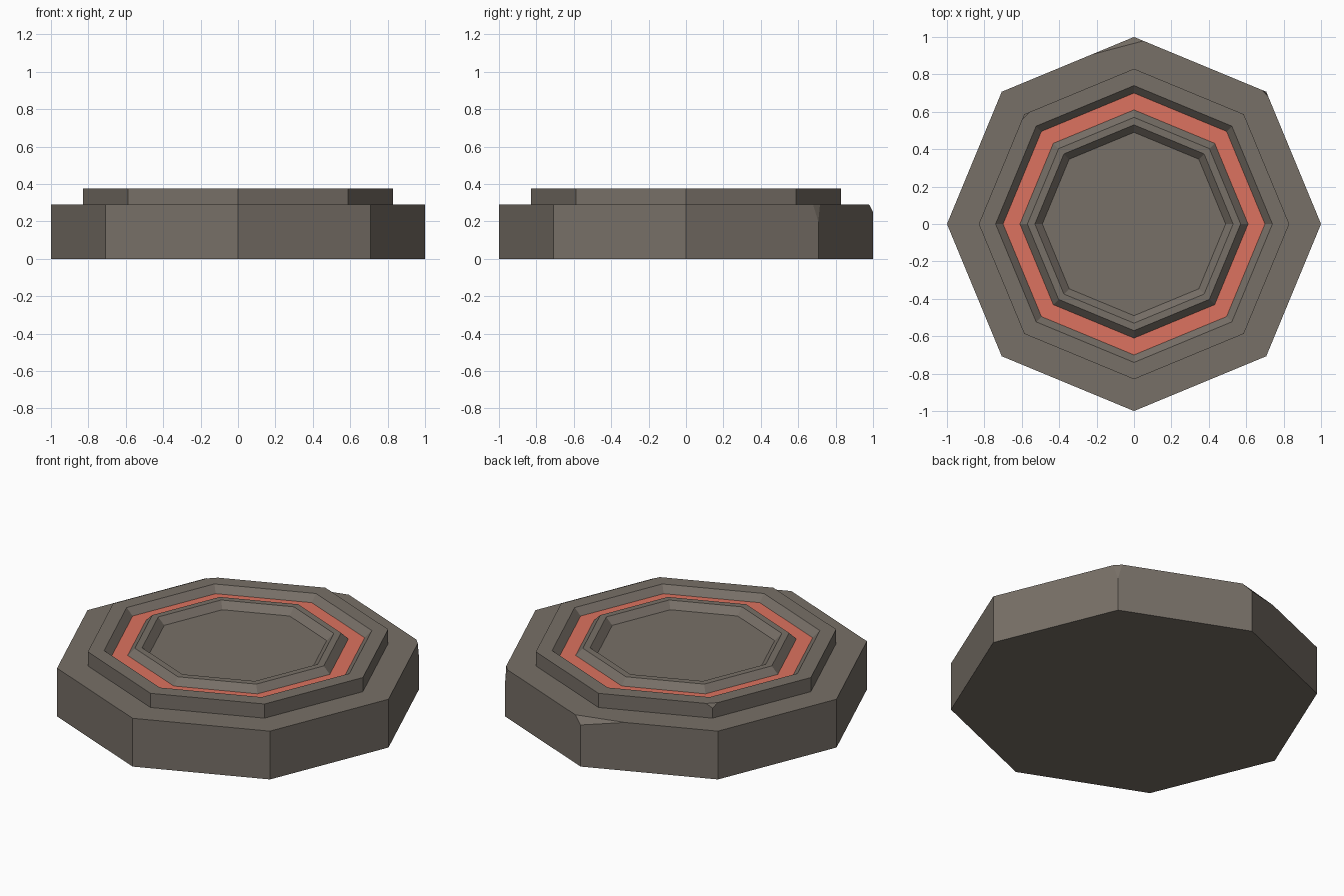
import bpy, bmesh, math
from mathutils import Vector

cube = bpy.data.objects.get("Cube")
if cube:
    bpy.data.objects.remove(cube, do_unlink=True)


def make_material(name, color):
    mat = bpy.data.materials.new(name)
    mat.use_nodes = True
    mat.diffuse_color = (*color, 1)
    mat.node_tree.nodes["Principled BSDF"].inputs["Base Color"].default_value = (*color, 1)
    return mat


STONE = make_material("warm grey stone", (0.185, 0.16, 0.135))
GLOW = make_material("coral red", (0.72, 0.17, 0.115))
SIDES = 8


def octagon_part(name, profile, chips, red_band=None, bottom=False):
    """Turn a (radius, height) profile into an eight-sided part, then chip its corners."""
    bm = bmesh.new()
    rings = []
    for r, z in profile:
        angles = [math.tau * i / SIDES for i in range(SIDES)]
        rings.append([bm.verts.new((r * math.cos(a), r * math.sin(a), z)) for a in angles])
    for k in range(len(rings) - 1):
        low, high = rings[k], rings[k + 1]
        for i in range(SIDES):
            j = (i + 1) % SIDES
            face = bm.faces.new((low[i], low[j], high[j], high[i]))
            face.material_index = int(k == red_band)
    bm.faces.new(rings[-1])
    if bottom:
        bm.faces.new(rings[0][::-1])

    # Each chip is a flat cut through three points, keeping the side of the centre
    for points in chips:
        a, b, c = map(Vector, points)
        normal = (b - a).cross(c - a).normalized()
        if normal.dot(a) < 0:
            normal.negate()
        cut = bmesh.ops.bisect_plane(
            bm, geom=bm.verts[:] + bm.edges[:] + bm.faces[:],
            plane_co=a, plane_no=normal, clear_outer=True)
        edges = [e for e in cut["geom_cut"] if isinstance(e, bmesh.types.BMEdge)]
        bmesh.ops.contextual_create(bm, geom=edges)
    bm.normal_update()

    mesh = bpy.data.meshes.new(name)
    bm.to_mesh(mesh)
    bm.free()
    mesh.materials.append(STONE)
    mesh.materials.append(GLOW)
    obj = bpy.data.objects.new(name, mesh)
    bpy.context.collection.objects.link(obj)
    return obj


# Wide lower slab with two broken corners at the back
LEDGE, TOP, SUNK = 0.29, 0.375, 0.335
octagon_part(
    "base_slab", [(1, 0), (1, LEDGE)],
    chips=[
        ((-0.23, 0.905, LEDGE), (0.05, 0.979, LEDGE), (0, 1, 0.25)),
        ((0.685, 0.716, LEDGE), (0.718, 0.68, LEDGE), (0.707, 0.707, 0.2)),
    ],
    bottom=True)

# Raised rim, sunken red band, inner ridge and recessed floor
octagon_part(
    "raised_plate",
    [(0.83, LEDGE), (0.83, TOP), (0.74, TOP), (0.70, SUNK), (0.61, SUNK),
     (0.57, TOP), (0.53, TOP), (0.49, SUNK)],
    chips=[((-0.6, 0.555, TOP), (-0.555, 0.6, TOP), (-0.587, 0.587, 0.35))],
    red_band=3)
